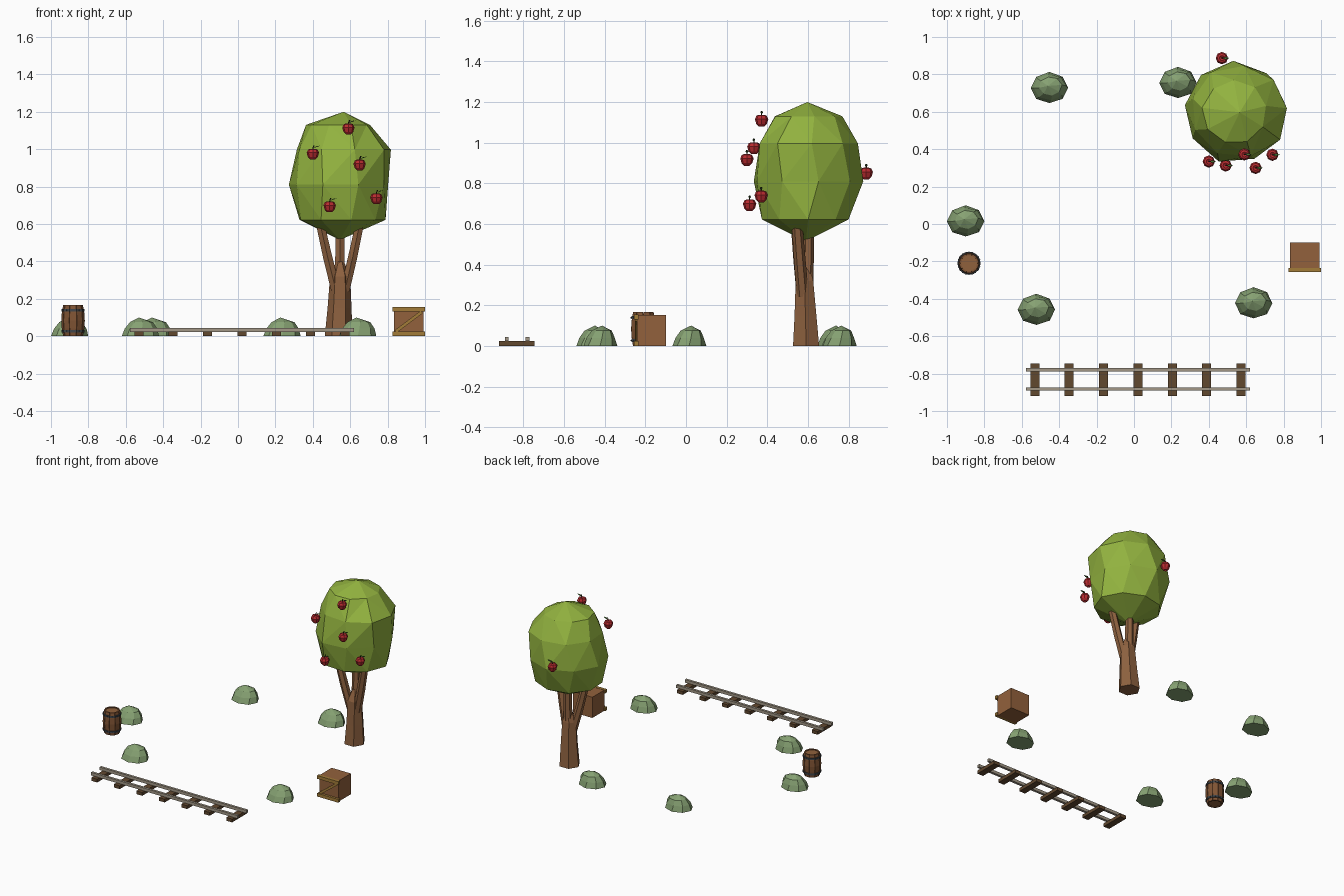
import bpy, bmesh, random
from math import sin, cos, tau, atan2, hypot
from mathutils import Matrix

if "Cube" in bpy.data.objects:
    bpy.data.objects.remove(bpy.data.objects["Cube"])

random.seed(4)


def material(name, *rgb):
    m = bpy.data.materials.new(name)
    m.diffuse_color = (*rgb, 1)
    m.use_nodes = True
    m.node_tree.nodes["Principled BSDF"].inputs["Base Color"].default_value = m.diffuse_color
    return m


LEAF = material("leaf_green", 0.29, 0.45, 0.05)
BUSH = material("bush_green", 0.24, 0.36, 0.17)
BARK = material("bark", 0.27, 0.12, 0.05)
RED = material("apple_red", 0.5, 0.025, 0.03)
STEM = material("stem_dark", 0.03, 0.03, 0.012)
SPRIG = material("apple_leaf_green", 0.06, 0.15, 0.03)
WOOD = material("crate_wood", 0.29, 0.12, 0.045)
OCHRE = material("frame_ochre", 0.36, 0.2, 0.04)
STAVE = material("stave_wood", 0.22, 0.09, 0.035)
LID = material("lid_wood", 0.28, 0.12, 0.045)
IRON = material("iron", 0.05, 0.06, 0.07)
STEEL = material("rail_steel", 0.36, 0.31, 0.24)
TIE = material("tie_wood", 0.12, 0.065, 0.028)


def finish(name, bm, mat, loc=(0, 0, 0)):
    bmesh.ops.remove_doubles(bm, verts=bm.verts, dist=1e-5)
    bmesh.ops.recalc_face_normals(bm, faces=bm.faces)
    me = bpy.data.meshes.new(name)
    bm.to_mesh(me)
    bm.free()
    me.materials.append(mat)
    ob = bpy.data.objects.new(name, me)
    ob.location = loc
    bpy.context.collection.objects.link(ob)
    return ob


def loft(name, rings, n, mat, loc=(0, 0, 0), jitter=0.0, tri=False):
    """Stack of horizontal rings (x, y, z, rx, ry, turn in steps); zero radius closes to a point."""
    bm = bmesh.new()
    loops = []
    for x, y, z, rx, ry, turn in rings:
        loop = []
        for i in range(n):
            a = tau * (i + turn) / n
            k = 1 + random.uniform(-jitter, jitter)
            loop.append(bm.verts.new((x + k * rx * cos(a), y + k * ry * sin(a), z)))
        loops.append(loop)
    for a, b in zip(loops, loops[1:]):
        for i in range(n):
            j = (i + 1) % n
            bm.faces.new((a[i], a[j], b[j], b[i]))
    if rings[0][3] > 0:
        bm.faces.new(loops[0][::-1])
    if rings[-1][3] > 0:
        bm.faces.new(loops[-1])
    bmesh.ops.remove_doubles(bm, verts=bm.verts, dist=1e-5)
    if tri:
        bmesh.ops.triangulate(bm, faces=bm.faces)
    return finish(name, bm, mat, loc)


def box(name, x0, x1, y0, y1, z0, z1, mat):
    bm = bmesh.new()
    bmesh.ops.create_cube(bm, size=1, matrix=Matrix.Diagonal((x1 - x0, y1 - y0, z1 - z0, 1)))
    return finish(name, bm, mat, ((x0 + x1) / 2, (y0 + y1) / 2, (z0 + z1) / 2))


# Tree: trunk, forked branches and faceted crown
loft("trunk", [(0.538, 0.591, 0, 0.074, 0.074, 0), (0.543, 0.588, 0.15, 0.064, 0.062, 0),
               (0.546, 0.583, 0.32, 0.054, 0.05, 0), (0.546, 0.59, 0.40, 0.02, 0.02, 0)], 6, BARK)
for i, (bx, by, tx, ty) in enumerate([(0.525, 0.575, 0.435, 0.54), (0.57, 0.575, 0.655, 0.545),
                                      (0.545, 0.595, 0.545, 0.605)]):
    loft(f"branch_{i + 1}", [(bx, by, 0.24, 0.03, 0.03, 0.5),
                             ((bx + tx) / 2, (by + ty) / 2, 0.42, 0.029, 0.029, 0.5),
                             (tx, ty, 0.62, 0.026, 0.026, 0.5)], 6, BARK)
loft("crown", [(0.545, 0.59, 0.515, 0, 0, 0), (0.55, 0.585, 0.622, 0.235, 0.22, 0.1),
               (0.541, 0.598, 0.81, 0.275, 0.27, 0.3), (0.562, 0.602, 0.997, 0.263, 0.25, 0.1),
               (0.54, 0.597, 1.13, 0.173, 0.17, 0.3), (0.565, 0.597, 1.2, 0, 0, 0)],
     9, LEAF, jitter=0.03, tri=True)

# Apples with bent stem and small leaf
APPLES = [(0.59, 0.372, 1.11), (0.40, 0.334, 0.975), (0.65, 0.30, 0.917),
          (0.74, 0.37, 0.737), (0.49, 0.313, 0.694), (0.47, 0.887, 0.85)]
for i, p in enumerate(APPLES):
    prof = [(-0.024, 0), (-0.031, 0.013), (-0.018, 0.026), (0.006, 0.033),
            (0.023, 0.025), (0.027, 0.014), (0.018, 0)]
    loft(f"apple_{i + 1}", [(0, 0, z, r, r, 0) for z, r in prof], 8, RED, p)
    loft(f"apple_stem_{i + 1}", [(0, 0, 0.015, 0.003, 0.003, 0), (0.001, 0, 0.032, 0.003, 0.003, 0),
                                 (0.007, 0, 0.046, 0.004, 0.004, 0)], 4, STEM, p)
    bm = bmesh.new()
    for dz in (0.0, 0.002):
        bm.faces.new([bm.verts.new(v) for v in [(0.002, 0, 0.03 + dz), (0.02, -0.007, 0.039 + dz),
                                                (0.04, 0, 0.043 + dz), (0.02, 0.007, 0.039 + dz)]])
    finish(f"apple_leaf_{i + 1}", bm, SPRIG, p)

# Low faceted bushes
for i, (x, y) in enumerate([(-0.452, 0.728), (0.235, 0.755), (-0.90, 0.015),
                            (-0.522, -0.458), (0.64, -0.423)]):
    random.seed(11)
    loft(f"bush_{i + 1}", [(0, 0, 0, 0.1, 0.083, 0), (0.002, 0.004, 0.04, 0.088, 0.07, 0.1),
                           (0.004, 0.008, 0.075, 0.062, 0.05, 0.2), (-0.008, 0.01, 0.1, 0, 0, 0)],
         8, BUSH, (x, y, 0), jitter=0.03)

# Railway track: seven ties and two rails
for i in range(7):
    x = -0.53 + i * 0.1837
    box(f"track_tie_{i + 1}", x - 0.024, x + 0.024, -0.92, -0.745, 0, 0.024, TIE)
for side, y in (("front", -0.882), ("back", -0.78)):
    box(f"rail_{side}", -0.578, 0.62, y - 0.009, y + 0.009, 0.023, 0.045, STEEL)

# Crate with framed front and diagonal brace
box("crate_body", 0.834, 0.991, -0.24, -0.098, 0, 0.153, WOOD)
for name, z in (("bottom", 0), ("top", 0.131)):
    box(f"crate_beam_{name}", 0.826, 1.0, -0.257, -0.235, z, z + 0.024, OCHRE)
dx, dz = 0.145, 0.109
brace = box("crate_brace", 0, hypot(dx, dz) - 0.006, 0, 0.012, 0, 0.017, OCHRE)
brace.location = (0.9125, -0.245, 0.0775)
brace.rotation_euler[1] = -atan2(dz, dx)

# Barrel: separate bulging staves, lids, hoops and rivets
BX, BY, N = -0.882, -0.21, 10
bm = bmesh.new()
OUT = [(0, 0.053), (0.04, 0.06), (0.083, 0.063), (0.126, 0.06), (0.166, 0.053)]
for i in range(N):
    rows = []
    for s in (i + 0.03, i + 0.97):
        a = tau * s / N
        rows.append([[bm.verts.new((r * cos(a), r * sin(a), z)) for z, r in prof]
                     for prof in (OUT, [(z, r - 0.01) for z, r in OUT])])
    (o0, i0), (o1, i1) = rows
    for k in range(4):
        for a, b in ((o0, o1), (i1, i0), (i0, o0), (o1, i1)):
            bm.faces.new((a[k], b[k], b[k + 1], a[k + 1]))
    for k in (0, 4):
        bm.faces.new((o0[k], o1[k], i1[k], i0[k]))
finish("barrel_staves", bm, STAVE, (BX, BY, 0))
loft("barrel_lids", [(0, 0, 0.006, 0.045, 0.045, 0), (0, 0, 0.083, 0.054, 0.054, 0),
                     (0, 0, 0.16, 0.045, 0.045, 0)], N, LID, (BX, BY, 0))
for name, z in (("lower", 0.027), ("upper", 0.139)):
    bm = bmesh.new()
    loops = [[bm.verts.new((r * cos(tau * i / N), r * sin(tau * i / N), z + h)) for i in range(N)]
             for r, h in ((0.054, -0.007), (0.0625, -0.007), (0.0625, 0.007), (0.054, 0.007))]
    for k in range(4):
        a, b = loops[k], loops[(k + 1) % 4]
        for i in range(N):
            j = (i + 1) % N
            bm.faces.new((a[i], a[j], b[j], b[i]))
    finish(f"barrel_hoop_{name}", bm, IRON, (BX, BY, 0))
    bm = bmesh.new()
    for i in range(N):
        a = tau * (i + 0.5) / N
        bmesh.ops.create_cube(bm, size=0.006, matrix=Matrix.Rotation(a, 4, 'Z')
                              @ Matrix.Translation((0.06, 0, z)))
    finish(f"barrel_rivets_{name}", bm, IRON, (BX, BY, 0))
